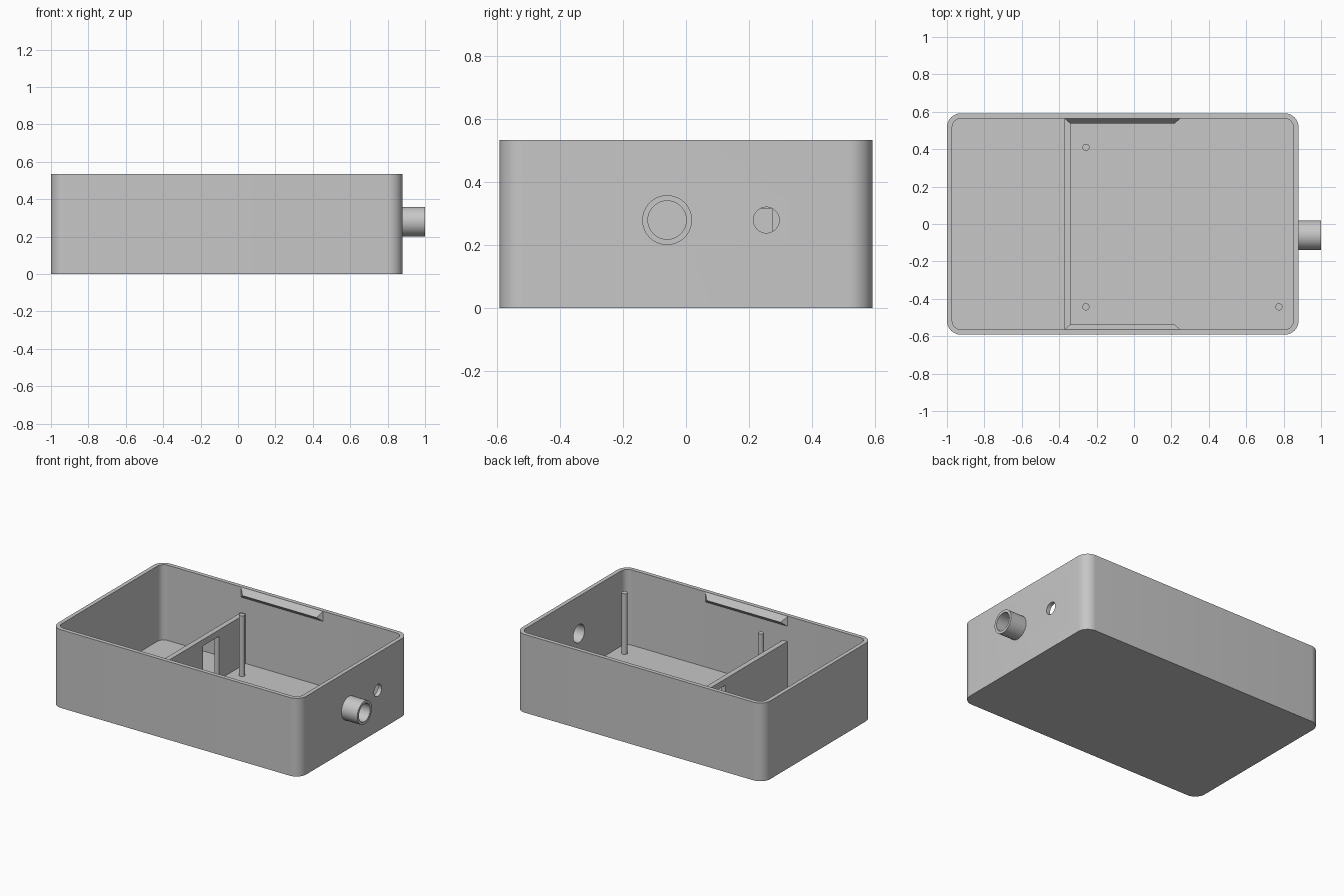
import bpy, bmesh, math
from mathutils import Matrix, Vector

cube = bpy.data.objects.get("Cube")
if cube:
    bpy.data.objects.remove(cube, do_unlink=True)

grey = bpy.data.materials.new("plain grey")
grey.use_nodes = True
grey.diffuse_color = (0.57, 0.57, 0.57, 1)
grey.node_tree.nodes["Principled BSDF"].inputs["Base Color"].default_value = (0.57, 0.57, 0.57, 1)

# Shared sizes
X0, X1, Y, TOP = -1.0, 0.88, 0.592, 0.535
WALL, FLOOR = 0.028, 0.02


def finish(bm, name):
    bmesh.ops.recalc_face_normals(bm, faces=bm.faces)
    mesh = bpy.data.meshes.new(name)
    bm.to_mesh(mesh)
    bm.free()
    mesh.materials.append(grey)
    obj = bpy.data.objects.new(name, mesh)
    bpy.context.collection.objects.link(obj)
    return obj


def box(name, lo, hi, radius=0):
    bm = bmesh.new()
    bmesh.ops.create_cube(bm, size=1)
    for v in bm.verts:
        v.co = [(a + b) / 2 + c * (b - a) for a, b, c in zip(lo, hi, v.co)]
    if radius:
        upright = [e for e in bm.edges
                   if abs(e.verts[0].co.z - e.verts[1].co.z) > 0.01]
        bmesh.ops.bevel(bm, geom=upright, offset=radius, segments=10,
                        profile=0.5, affect='EDGES')
    return finish(bm, name)


def cylinder(name, start, axis, radius, length, sides=48):
    bm = bmesh.new()
    direction = Vector(axis)
    turn = direction.to_track_quat('Z', 'Y').to_matrix().to_4x4()
    middle = Vector(start) + direction * length / 2
    bmesh.ops.create_cone(bm, cap_ends=True, segments=sides, radius1=radius,
                          radius2=radius, depth=length,
                          matrix=Matrix.Translation(middle) @ turn)
    return finish(bm, name)


def cut(target, cutter):
    cutter.hide_render = True
    mod = target.modifiers.new("cut", 'BOOLEAN')
    mod.operation, mod.solver, mod.object = 'DIFFERENCE', 'EXACT', cutter
    bpy.context.view_layer.objects.active = target
    bpy.ops.object.modifier_apply(modifier=mod.name)
    bpy.data.objects.remove(cutter, do_unlink=True)


def smooth(obj):
    bpy.ops.object.select_all(action='DESELECT')
    obj.select_set(True)
    bpy.context.view_layer.objects.active = obj
    bpy.ops.object.shade_smooth_by_angle(angle=math.radians(30))


# Open rounded case
case = box("case_shell", (X0, -Y, 0), (X1, Y, TOP), 0.075)
cut(case, box("cavity", (X0 + WALL, -Y + WALL, FLOOR),
              (X1 - WALL, Y - WALL, TOP + 0.2), 0.047))

# Side spout with an open bore, and the small round port beside it
bore_y, port_y, hole_z = -0.06, 0.255, 0.28
spout = cylinder("side_spout", (X1 - 0.01, bore_y, hole_z), (1, 0, 0), 0.079, 1.01 - X1)
for part, y, radius in ((case, bore_y, 0.061), (spout, bore_y, 0.061), (case, port_y, 0.041)):
    cut(part, cylinder("bore", (0.8, y, hole_z), (1, 0, 0), radius, 0.4))

# Inner partition with a cable opening
divider = box("divider", (-0.372, -Y + WALL / 2, FLOOR / 2),
              (-0.337, Y - WALL / 2, 0.36))
cut(divider, box("opening", (-0.5, 0.105, FLOOR), (-0.2, 0.275, 0.316)))

# Support pegs
for i, (x, y) in enumerate(((-0.257, 0.41), (-0.257, -0.443), (0.775, -0.443))):
    smooth(cylinder(f"peg_{i + 1}", (x, y, FLOOR / 2), (0, 0, 1), 0.019, 0.425, 24))


# Wedge-shaped snap ridges inside the front and back walls
def snap_ridge(name, side):
    bm = bmesh.new()
    inner = Y - WALL
    profile = ((inner + 0.01, TOP - 0.003), (inner, TOP - 0.003),
               (inner - 0.026, 0.493), (inner, 0.465), (inner + 0.01, 0.465))
    rings = []
    for end, inset in ((-0.372, 0.03), (0.248, -0.03)):
        rings.append([bm.verts.new((end + (inset if i == 2 else 0), side * y, z))
                      for i, (y, z) in enumerate(profile)])
    count = len(profile)
    for i in range(count):
        j = (i + 1) % count
        bm.faces.new((rings[0][i], rings[0][j], rings[1][j], rings[1][i]))
    for ring in rings:
        bm.faces.new((ring[0], ring[1], ring[3], ring[4]))
        bm.faces.new((ring[1], ring[2], ring[3]))
    finish(bm, name)


snap_ridge("back_snap_ridge", 1)
snap_ridge("front_snap_ridge", -1)

for part in (case, spout):
    smooth(part)
